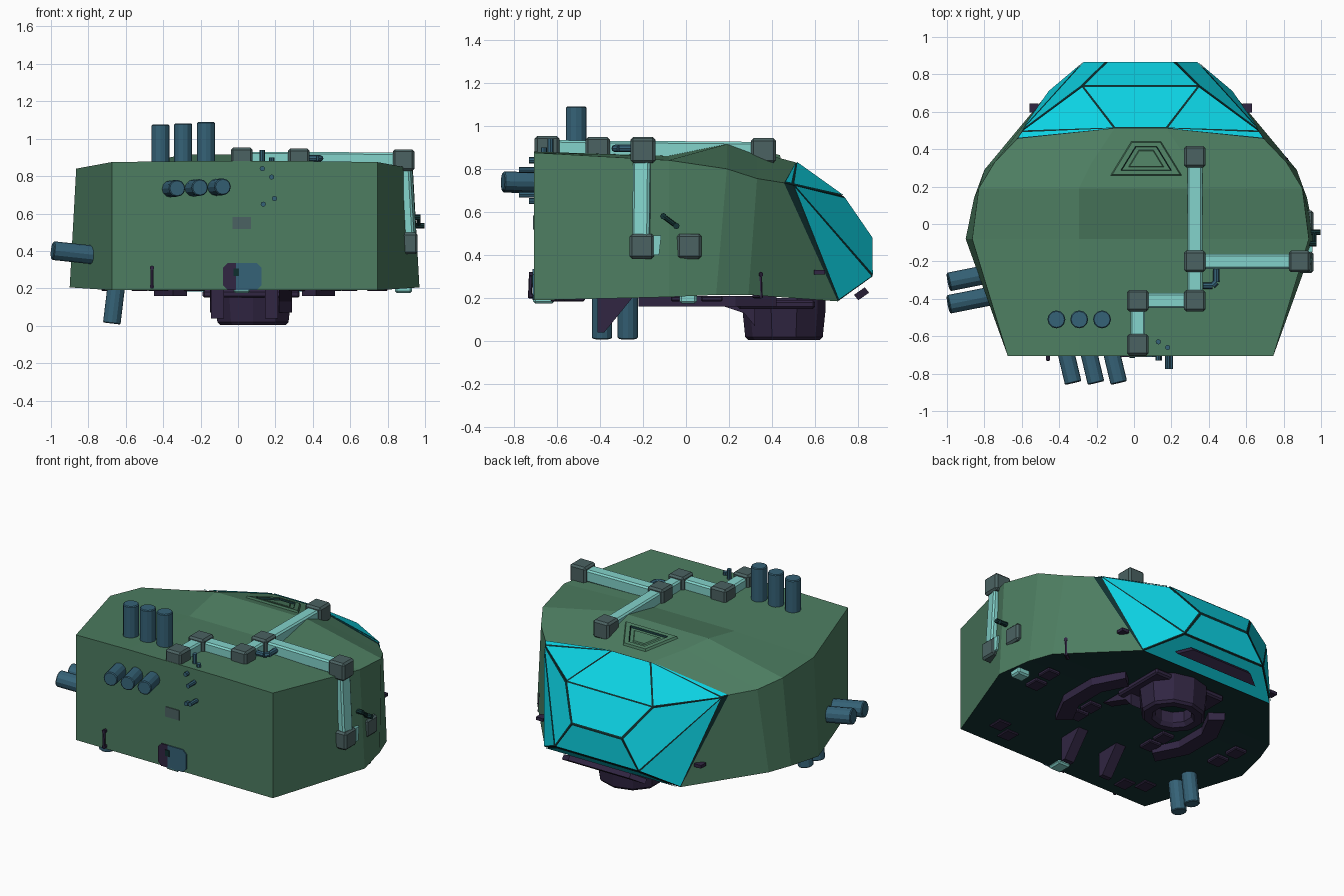
import bpy, bmesh, math
from mathutils import Vector, Matrix

if "Cube" in bpy.data.objects:
    bpy.data.objects.remove(bpy.data.objects["Cube"])

CX = 0.035  # the symmetry plane of the cabin


def mat(name, r, g, b):
    m = bpy.data.materials.new(name)
    m.diffuse_color = [(c / 255) ** 2.2 for c in (r, g, b)] + [1]
    m.use_nodes = True
    m.node_tree.nodes["Principled BSDF"].inputs["Base Color"].default_value = m.diffuse_color
    return m


GREEN = mat("green", 78, 124, 97)
BELLY = mat("dark_teal", 27, 55, 56)
GLASS = mat("cyan_glass", 20, 208, 225)
FRAME = mat("frame_dark", 22, 50, 50)
DUCT = mat("pale_teal", 130, 210, 202)
JOINT = mat("grey_green", 76, 98, 98)
STEEL = mat("blue_steel", 56, 98, 118)
PURPLE = mat("dark_purple", 52, 42, 68)


def finish(bm, name, *mats, bevel=0):
    bmesh.ops.recalc_face_normals(bm, faces=bm.faces)
    me = bpy.data.meshes.new(name)
    bm.to_mesh(me)
    bm.free()
    ob = bpy.data.objects.new(name, me)
    bpy.context.collection.objects.link(ob)
    for m in mats:
        me.materials.append(m)
    if bevel:
        b = ob.modifiers.new("bevel", "BEVEL")
        b.width, b.segments = bevel, 1
    return ob


def box(name, c, size, m, bevel=0, rot=None):
    bm = bmesh.new()
    M = Matrix.Translation(c) @ (rot or Matrix()) @ Matrix.Diagonal((*size, 1))
    bmesh.ops.create_cube(bm, size=1, matrix=M)
    return finish(bm, name, m, bevel=bevel)


def rod(name, a, b, r, m, sides=12, bevel=0):
    a, b = Vector(a), Vector(b)
    d = b - a
    bm = bmesh.new()
    M = Matrix.Translation((a + b) / 2) @ d.to_track_quat("Z", "Y").to_matrix().to_4x4()
    bmesh.ops.create_cone(bm, cap_ends=True, segments=sides, radius1=r, radius2=r, depth=d.length, matrix=M)
    ob = finish(bm, name, m)
    if bevel:
        md = ob.modifiers.new("bevel", "BEVEL")
        md.width, md.segments, md.angle_limit = bevel, 1, math.radians(60)
    return ob


def prism(name, pts, offset, m):
    """Extrude a polygon of 3D points along an offset vector."""
    bm = bmesh.new()
    f = bm.faces.new([bm.verts.new(p) for p in pts])
    g = bmesh.ops.extrude_face_region(bm, geom=[f])
    bmesh.ops.translate(bm, vec=Vector(offset), verts=[v for v in g["geom"] if isinstance(v, bmesh.types.BMVert)])
    return finish(bm, name, m)


# Cabin hull: half sections (bottom edge, top edge, roof edge) lofted rear to nose
A, B, F = (.14, .51, .83), (.66, .455, .735), (.49, .705, .185)
stations = [
    [(.71, -.705, .19), (.71, -.705, .875), (.33, -.705, .88)],
    [(.935, -.08, .205), (.90, -.08, .84), (.33, -.08, .86)],
    [(.89, .14, .215), (.865, .19, .80), (.33, .19, .915)],
    [(.835, .29, .215), (.78, .33, .755), (.26, .33, .878)],
    [F, B, A]]
bm = bmesh.new()
rings = [[bm.verts.new((CX + s * x, y, z)) for s, x, y, z in
          [(1, *p) for p in st] + [(-1, *p) for p in reversed(st)]] for st in stations]
for r0, r1 in zip(rings, rings[1:]):
    for i in range(6):
        f = bm.faces.new((r0[i], r0[(i + 1) % 6], r1[(i + 1) % 6], r1[i]))
        f.material_index = 1 if i == 5 else 0
bm.faces.new(rings[0])
bm.faces.new(rings[-1])
finish(bm, "cabin_hull", GREEN, BELLY)

# Faceted canopy: dark frame body with separate glass panes standing just proud
C, D, E = (.31, .735, .67), (.18, .865, .48), (.30, .865, .30)
B2 = (.635, .495, .725)


def side(p, s):
    return Vector((CX + s * p[0], p[1], p[2]))


half = [(B, B2, A), (A, B2, C), (B2, C, D, E), (B2, E, F), (B, B2, F)]
middle = [(A, C), (C, D), (D, E), (E, F)]
polys = [[side(p, s) for p in h] for s in (1, -1) for h in half[:4]]
polys += [[side(p, 1), side(q, 1), side(q, -1), side(p, -1)] for p, q in middle]
frame = polys + [[side(p, s) for p in half[4]] for s in (1, -1)]
bm = bmesh.new()
for poly in frame:
    bm.faces.new([bm.verts.new(p) for p in poly])
bmesh.ops.remove_doubles(bm, verts=bm.verts, dist=1e-4)
finish(bm, "canopy_frame", FRAME)
inside = Vector((CX, .4, .45))
bm = bmesh.new()
for poly in polys:
    f = bm.faces.new([bm.verts.new(p) for p in poly])
    f.normal_update()
    if f.normal.dot(f.calc_center_median() - inside) < 0:
        f.normal_flip()
bmesh.ops.inset_individual(bm, faces=bm.faces[:], thickness=.008, depth=.006)
rim = [f for f in bm.faces if any(len(e.link_faces) == 1 for e in f.edges)]
bmesh.ops.delete(bm, geom=rim, context="FACES")
finish(bm, "canopy_glass", GLASS)
prism("chin_plate", [(CX + x, y, z) for x, y, z in
      [(-.3, .78, .215), (.3, .78, .215), (.22, .83, .25), (-.22, .83, .25)]], (0, .02, -.025), PURPLE)

# Trapezoid roof vent: frame and inner plate on the sloped roof
def roof_z(y):
    return .915 - .266 * (y - .19)


def vent(k, lift):
    pts = [(-.19, -.09), (.19, -.09), (.08, .09), (-.08, .09)]
    return [(CX + .03 + x * k, .35 + y * k, roof_z(.35 + y * k) + lift) for x, y in pts]


bm = bmesh.new()
loops = [[bm.verts.new(p) for p in vent(k, l)] for k, l in
         ((1, .0), (.95, .014), (.72, .014), (.68, .003), (.5, .003), (.46, .01))]
for a, b in zip(loops, loops[1:]):
    for i in range(4):
        f = bm.faces.new((a[i], a[(i + 1) % 4], b[(i + 1) % 4], b[i]))
        f.material_index = int(b is loops[3])
bm.faces.new(loops[-1])
finish(bm, "roof_vent", GREEN, BELLY)

# Square ducts with joint blocks
nodes = {"a": (.02, -.645, .895), "b": (.02, -.41, .89), "c": (.325, -.41, .89), "d": (.325, -.2, .89),
         "e": (.325, .36, .885), "f": (.885, -.2, .885), "g": (.91, -.205, .44), "h": (.91, .015, .44)}
for k, p in nodes.items():
    wide = k in "gh"
    box("duct_joint_" + k, p, (.10 if wide else .115, .115, .115), JOINT, bevel=.012)
for a, b in ("ab", "bc", "cd", "de", "df", "fg"):
    p, q = Vector(nodes[a]), Vector(nodes[b])
    d = q - p
    rot = d.to_track_quat("Z", "Y").to_matrix().to_4x4()
    box("duct_" + a + b, (p + q) / 2, (.08, .08, d.length), DUCT, .01, rot)
prism("duct_stub", [(.955, -.15, .49), (.955, -.115, .49), (.955, -.125, .40), (.955, -.15, .40)], (-.06, 0, 0), DUCT)
box("duct_outlet_side", (.885, .01, .20), (.09, .08, .05), DUCT, .01)
box("duct_outlet_rear", (.02, -.66, .19), (.09, .10, .03), DUCT, .01)

# Canister clusters: roof, rear, left side and underside
for i in range(3):
    x = -.415 + .122 * i
    rod(f"roof_canister_{i}", (x, -.51, .82), (x, -.51, 1.075 + .007 * i), .048, STEEL, 12, .005)
    rod(f"rear_canister_{i}", (x + .035, -.62, .73 + .004 * i), (x + .09, -.85, .735 + .004 * i), .045, STEEL, 12, .005)
for i, y in enumerate((-.27, -.39)):
    rod(f"left_canister_{i}", (-.74, y + .01, .375), (-.992, y - .04, .402), .05, STEEL, 12, .005)
    rod(f"belly_canister_{i}", (-.645, y, .26), (-.675, y, .012), .047, STEEL, 12, .005)

# Small pins, hook and handles
for i, (x, z) in enumerate([(.13, .84), (.18, .795), (.195, .68), (.135, .65)]):
    rod(f"rear_pin_{i}", (x, -.69, z), (x, -.775 if i in (1, 2) else -.73, z), .014, STEEL, 8)
for i, (x, y, h) in enumerate([(.13, -.63, .94), (.18, -.66, .90)]):
    rod(f"roof_pin_{i}", (x, y, .86), (x, y, h), .014, STEEL, 8)
for i, (y, z, x) in enumerate([(-.105, .58, .975), (-.045, .535, .998)]):
    rod(f"side_pin_{i}", (.89, y, z), (x, y, z), .015, BELLY, 8)
rod("side_pin_link", (.965, -.105, .58), (.965, -.045, .535), .011, BELLY, 8)
hook = [(.44, -.22, .895), (.44, -.31, .895), (.42, -.33, .895), (.37, -.33, .895)]
for i in range(3):
    rod(f"roof_hook_{i}", hook[i], hook[i + 1], .017, STEEL, 8)


def handle(name, x, y, nx, ny):
    rod(name + "_bar", (x + nx * .02, y + ny * .02, .20), (x + nx * .015, y + ny * .015, .32), .009, PURPLE, 6)
    for z in (.21, .31):
        rod(f"{name}_foot_{z}", (x - nx * .03, y - ny * .03, z), (x + nx * .025, y + ny * .025, z), .012, PURPLE, 6)


handle("rear_handle", -.46, -.705, 0, -1)
handle("side_handle", .80, .335, .8, .6)

# Rear hatch in two colours and name-free grey plate
prism("rear_hatch", [(x, -.70, z) for x, z in [(-.01, .19), (.10, .19), (.125, .215), (.125, .31), (.10, .335), (-.01, .335)]], (0, -.012, 0), STEEL)
prism("rear_hatch_flap", [(x, -.70, z) for x, z in [(-.01, .19), (-.055, .19), (-.08, .215), (-.08, .31), (-.055, .335), (-.01, .335)]], (0, -.012, 0), PURPLE)
box("rear_hatch_latch", (-.01, -.71, .285), (.03, .015, .04), FRAME)
box("rear_plate", (.02, -.705, .55), (.1, .01, .065), JOINT)

# Belly turret ring: lathed section with a flange above
TC = Vector((.08, .455, 0))
bm = bmesh.new()
profile = [(.115, .17), (.115, .03), (.135, .005), (.185, .005), (.2, .02), (.215, .15), (.215, .2), (.115, .2)]
N = 10
lat = []
for i in range(N):
    a = 2 * math.pi * (i + .5) / N
    lat.append([bm.verts.new(TC + Vector((r * math.cos(a), .9 * r * math.sin(a), z))) for r, z in profile])
for i in range(N):
    for j in range(len(profile)):
        k = (j + 1) % len(profile)
        bm.faces.new((lat[i][j], lat[i][k], lat[(i + 1) % N][k], lat[(i + 1) % N][j]))
finish(bm, "turret_ring", PURPLE)
rod("turret_core", TC + Vector((0, 0, .10)), TC + Vector((0, 0, .2)), .12, FRAME, 10)
box("turret_flange", (.07, .42, .17), (.52, .36, .04), PURPLE, .01)
for s in (-1, 1):
    x = .07 + s * .15
    prism(f"turret_arm_{s}", [(x, .06, .2), (x, .32, .2), (x, .32, .07), (x, .27, .13)], (s * .07, 0, 0), PURPLE)
    # rear fins and plates around the turret
    x = CX + s * .145
    prism(f"belly_fin_{s}", [(x - .035, -.25, .2), (x - .035, -.41, .2), (x - .035, -.41, .04), (x - .035, -.38, .04)], (.07, 0, 0), PURPLE)
    arc = [(CX + s * r * math.cos(a), .1 + r * math.sin(a), .21) for r, sg in ((.5, 1), (.40, -1))
           for a in [math.radians(sg * d) for d in (-40, -15, 15, 40)]]
    prism(f"belly_arc_{s}", arc, (0, 0, -.05), PURPLE)
    for i, (px, py) in enumerate([(.45, -.58), (.56, -.52), (.70, -.02), (.72, .12), (.28, -.02), (.28, -.14)]):
        box(f"belly_plate_{s}_{i}", (CX + s * px, py, .197), (.09, .10, .025), PURPLE, .006)
    box(f"nose_clip_{s}", (CX + s * .57, .62, .32), (.05, .05, .02), PURPLE)
